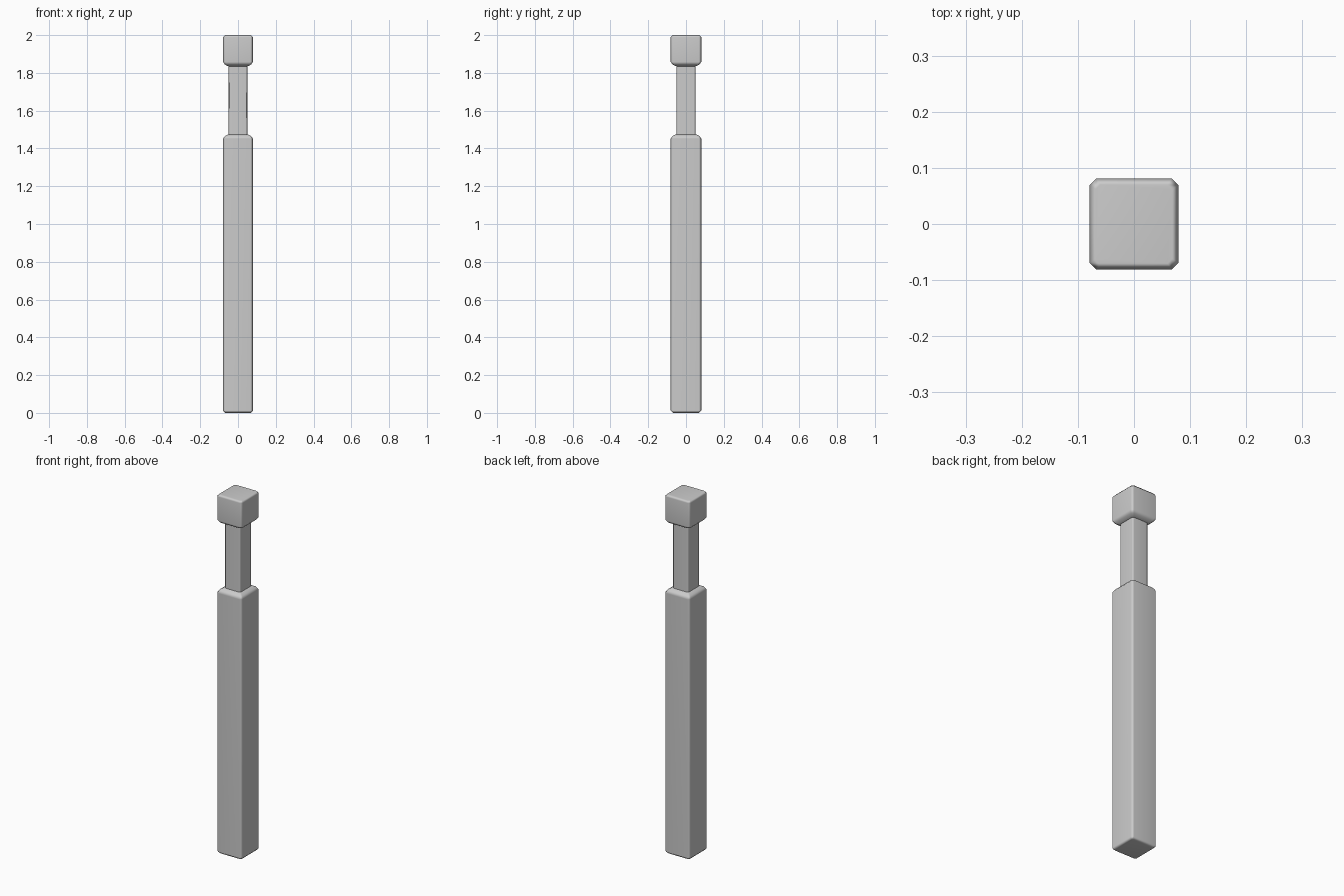
import bpy, bmesh, math

if "Cube" in bpy.data.objects:
    bpy.data.objects.remove(bpy.data.objects["Cube"])

HX, HY = 0.079, 0.081   # half widths of the post
NX, NY = 0.049, 0.050   # half widths of the neck


def ring(bm, z, hx, hy, c):
    """Rectangle with chamfered corners at height z."""
    pts = [(hx, -hy + c), (hx, hy - c), (hx - c, hy), (-hx + c, hy),
           (-hx, hy - c), (-hx, -hy + c), (-hx + c, -hy), (hx - c, -hy)]
    return [bm.verts.new((x, y, z)) for x, y in pts]


def loft(name, sections):
    """Skin a stack of chamfered rectangles and cap both ends."""
    bm = bmesh.new()
    rings = [ring(bm, *s) for s in sections]
    for a, b in zip(rings, rings[1:]):
        for i in range(8):
            j = (i + 1) % 8
            bm.faces.new((a[i], a[j], b[j], b[i]))
    bm.faces.new(rings[0][::-1])
    bm.faces.new(rings[-1])
    mesh = bpy.data.meshes.new(name)
    bm.to_mesh(mesh)
    bm.free()
    obj = bpy.data.objects.new(name, mesh)
    bpy.context.collection.objects.link(obj)
    bpy.ops.object.select_all(action='DESELECT')
    obj.select_set(True)
    bpy.context.view_layer.objects.active = obj
    bpy.ops.object.shade_smooth_by_angle(angle=math.radians(60))
    # keep the broad faces flat and the chamfers soft
    mod = obj.modifiers.new("weighted_normals", 'WEIGHTED_NORMAL')
    mod.keep_sharp = True
    return obj


# One continuous post: shaft, narrow neck and square head
loft("fence_post", [
    (0.0, HX - 0.012, HY - 0.012, 0.008),
    (0.012, HX, HY, 0.012),
    (1.452, HX, HY, 0.012),
    (1.466, HX - 0.010, HY - 0.010, 0.010),
    (1.474, HX - 0.025, HY - 0.025, 0.008),
    (1.475, NX, NY, 0.007),
    (1.835, NX, NY, 0.007),
    (1.836, HX - 0.025, HY - 0.025, 0.008),
    (1.844, HX - 0.010, HY - 0.010, 0.010),
    (1.858, HX, HY, 0.012),
    (1.989, HX, HY, 0.012),
    (2.0, HX - 0.011, HY - 0.011, 0.008),
])
